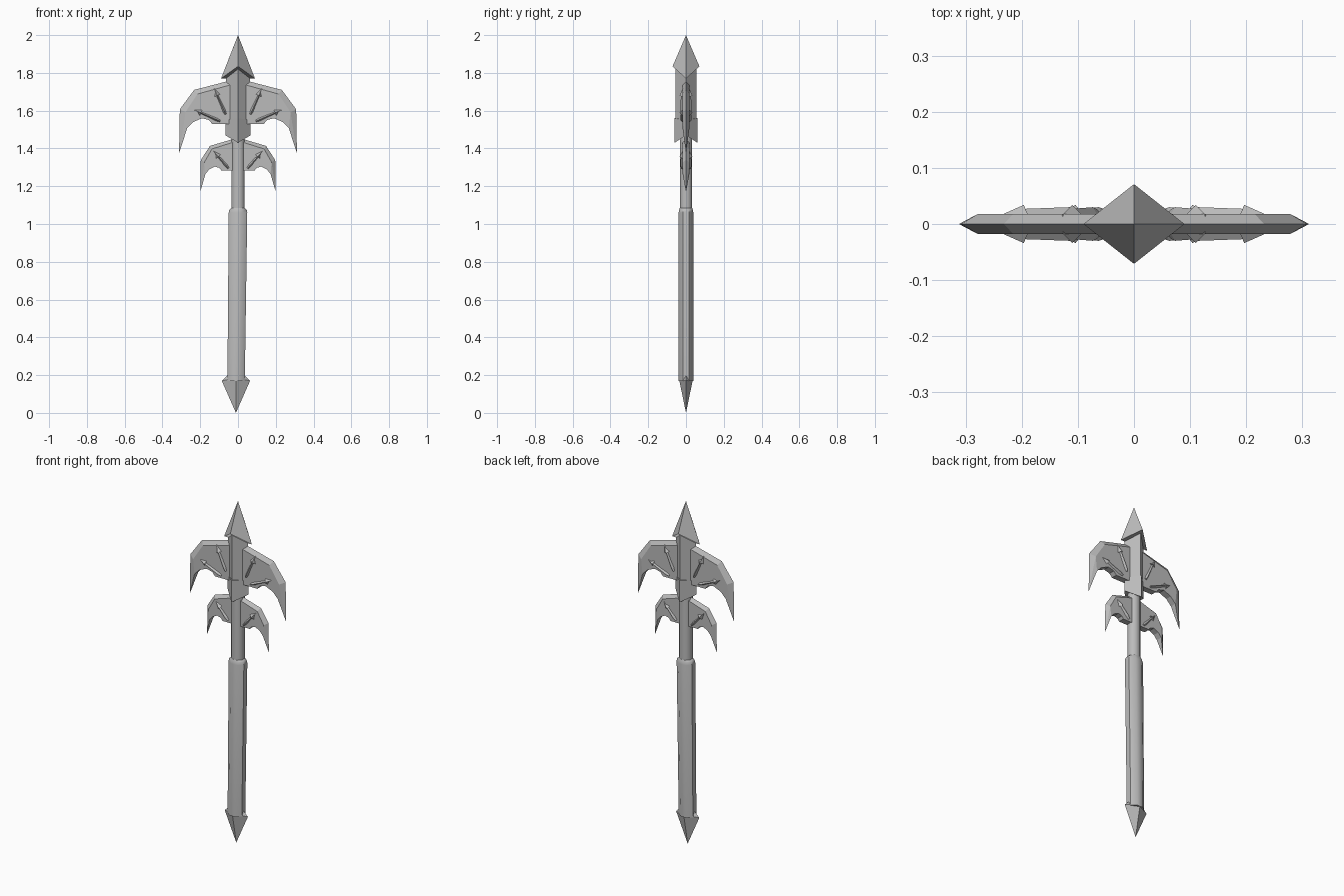
import bpy, bmesh, math
from mathutils import Vector

cube = bpy.data.objects.get("Cube")
if cube:
    bpy.data.objects.remove(cube, do_unlink=True)

grey = bpy.data.materials.new("steel_grey")
grey.use_nodes = True
grey.diffuse_color = (0.5, 0.5, 0.5, 1)
grey.node_tree.nodes["Principled BSDF"].inputs["Base Color"].default_value = (0.5, 0.5, 0.5, 1)


def finish(bm, name, mirror=False, smooth=None):
    bmesh.ops.recalc_face_normals(bm, faces=bm.faces)
    mesh = bpy.data.meshes.new(name)
    bm.to_mesh(mesh)
    bm.free()
    mesh.materials.append(grey)
    ob = bpy.data.objects.new(name, mesh)
    bpy.context.collection.objects.link(ob)
    if mirror:
        ob.modifiers.new("Mirror", "MIRROR")
    if smooth:
        bpy.ops.object.select_all(action="DESELECT")
        ob.select_set(True)
        bpy.context.view_layer.objects.active = ob
        bpy.ops.object.shade_smooth_by_angle(angle=math.radians(smooth))
    return ob


def loft(name, rings, **options):
    """Skin a stack of equal-length rings; one-point rings become tips."""
    bm = bmesh.new()
    rows = [[bm.verts.new(p) for p in ring] for ring in rings]
    for a, b in zip(rows, rows[1:]):
        n = max(len(a), len(b))
        for i in range(n):
            j = (i + 1) % n
            corners = [a[i % len(a)], a[j % len(a)], b[j % len(b)], b[i % len(b)]]
            bm.faces.new(list(dict.fromkeys(corners)))
    for row in (rows[0], rows[-1]):
        if len(row) > 2:
            bm.faces.new(row)
    return finish(bm, name, **options)


def diamond(rx, ry, zx, zy, cx=0):
    return [(cx + rx, 0, zx), (cx, ry, zy), (cx - rx, 0, zx), (cx, -ry, zy)]


def octagon(rx, ry, z, cx=0):
    k = 1 / math.cos(math.pi / 8)
    angles = [(i + 0.5) * math.pi / 4 for i in range(8)]
    return [(cx + rx * k * math.cos(a), ry * k * math.sin(a), z) for a in angles]


# Spear head and diamond core
loft("top_spike", [diamond(0.09, 0.071, 1.77, 1.835), [(0, 0, 2)]])
loft("core", [diamond(0.067, 0.061, 1.47, 1.43), diamond(0.067, 0.061, 1.55, 1.56),
              diamond(0.064, 0.055, 1.55, 1.56), diamond(0.064, 0.055, 1.8, 1.83)])

# Shaft, slightly leaning grip and pommel
loft("shaft", [octagon(0.035, 0.032, 1.05), octagon(0.035, 0.032, 1.5)], smooth=50)
loft("grip", [octagon(0.046, 0.039, 0.17, -0.01), octagon(0.049, 0.039, 1.06),
              octagon(0.046, 0.036, 1.075), octagon(0.036, 0.033, 1.085)], smooth=50)
loft("pommel", [diamond(0.045, 0.03, 0.2, 0.195, -0.011),
                diamond(0.075, 0.038, 0.17, 0.185, -0.011), [(-0.011, 0, 0)]])

# Wing profile: sharp outer edge, its bevel line, the tip, the scalloped lower edge
EDGE = [(0.02, 1.765), (0.232, 1.71), (0.308, 1.607)]
BEVEL = [(0.02, 1.742), (0.215, 1.688), (0.278, 1.592)]
TIP = (0.312, 1.375)
LOWER = [(0.269, 1.507), (0.237, 1.54), (0.19, 1.56), (0.153, 1.55), (0.137, 1.53), (0.02, 1.53)]


def wing(name, place, half):
    bm = bmesh.new()

    def row(points, y):
        return [bm.verts.new((p[0], y, p[1])) for p in map(place, points)]

    edge, tip = row(EDGE, 0), row([TIP], 0)[0]
    sides = []
    for y in (-half, half):
        bevel, lower = row(BEVEL, y), row(LOWER, y)
        sides.append((bevel, lower))
        for i in range(2):
            bm.faces.new([edge[i], edge[i + 1], bevel[i + 1], bevel[i]])
        bm.faces.new([edge[2], tip, bevel[2]])
        bm.faces.new([bevel[2], tip, lower[0]])
        bm.faces.new(bevel + lower)
    (bevel_f, low_f), (bevel_b, low_b) = sides
    bm.faces.new([low_f[0], tip, low_b[0]])
    for i in range(len(LOWER) - 1):
        bm.faces.new([low_f[i], low_f[i + 1], low_b[i + 1], low_b[i]])
    bm.faces.new([low_f[-1], bevel_f[0], edge[0], bevel_b[0], low_b[-1]])
    finish(bm, name, mirror=True)


wing("upper_wings", lambda p: p, 0.018)
wing("lower_wings", lambda p: (p[0] * 0.64, 1.45 + (p[1] - 1.76) * 0.73), 0.018)


# Raised arrows that show on both faces of each wing
def arrow(name, start, end):
    a, b = Vector((start[0], 0, start[1])), Vector((end[0], 0, end[1]))
    along = (b - a).normalized()
    across = Vector((along.z, 0, -along.x))
    deep = Vector((0, 1, 0))
    neck = b - along * 0.042

    def ring(c, w, d):
        return [c + across * w, c + deep * d, c - across * w, c - deep * d]

    loft(name, [ring(a, 0.017, 0.026), ring(a + along * 0.02, 0.02, 0.03),
                ring(neck, 0.014, 0.027), ring(neck, 0.036, 0.034),
                ring(b, 0.002, 0.017)], mirror=True)


arrow("upper_arrows", (0.065, 1.58), (0.127, 1.718))
arrow("outer_arrows", (0.095, 1.545), (0.235, 1.605))
arrow("lower_arrows", (0.05, 1.295), (0.132, 1.388))
